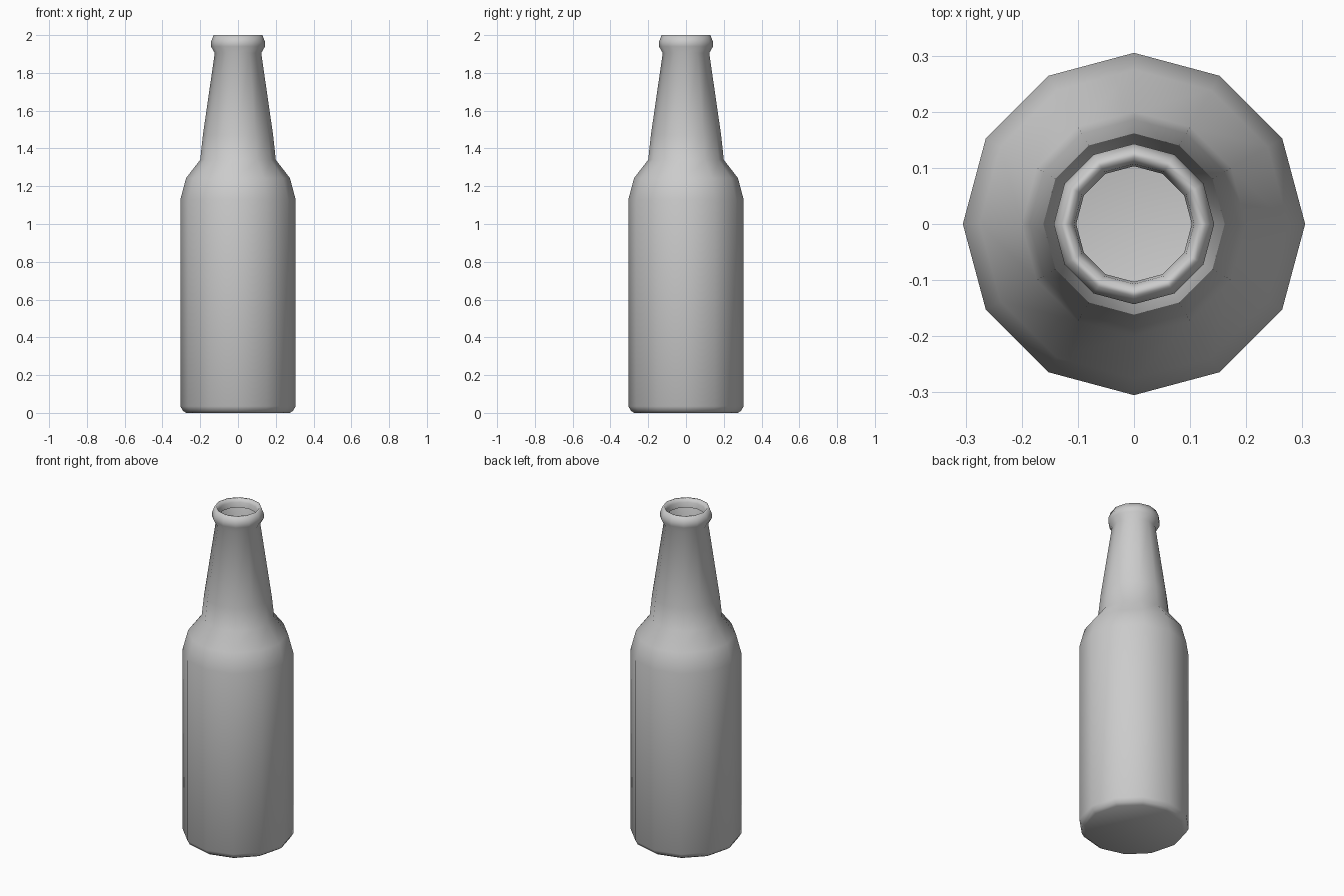
import bpy, bmesh, math

if "Cube" in bpy.data.objects:
    bpy.data.objects.remove(bpy.data.objects["Cube"])

SIDES = 12
# Outer profile (radius, height) from base up, curling over the lip into the mouth
PROFILE = [(0.275, 0.0), (0.292, 0.012), (0.305, 0.035), (0.305, 1.13),
           (0.275, 1.243), (0.2, 1.34), (0.186, 1.47), (0.123, 1.905),
           (0.143, 1.94), (0.143, 1.965), (0.129, 2.0), (0.118, 2.0),
           (0.107, 1.98), (0.103, 1.95)]

bm = bmesh.new()


def ring(radius, z):
    return [bm.verts.new((radius * math.cos(2 * math.pi * i / SIDES),
                          radius * math.sin(2 * math.pi * i / SIDES), z))
            for i in range(SIDES)]


# Turned shell
rings = [ring(r, z) for r, z in PROFILE]
for low, high in zip(rings, rings[1:]):
    for i in range(SIDES):
        j = (i + 1) % SIDES
        bm.faces.new((low[i], low[j], high[j], high[i]))

# Closed base
bm.faces.new(list(reversed(rings[0])))

for face in bm.faces:
    face.smooth = True

mesh = bpy.data.meshes.new("bottle")
bm.to_mesh(mesh)
bm.free()
bpy.context.collection.objects.link(bpy.data.objects.new("bottle", mesh))
